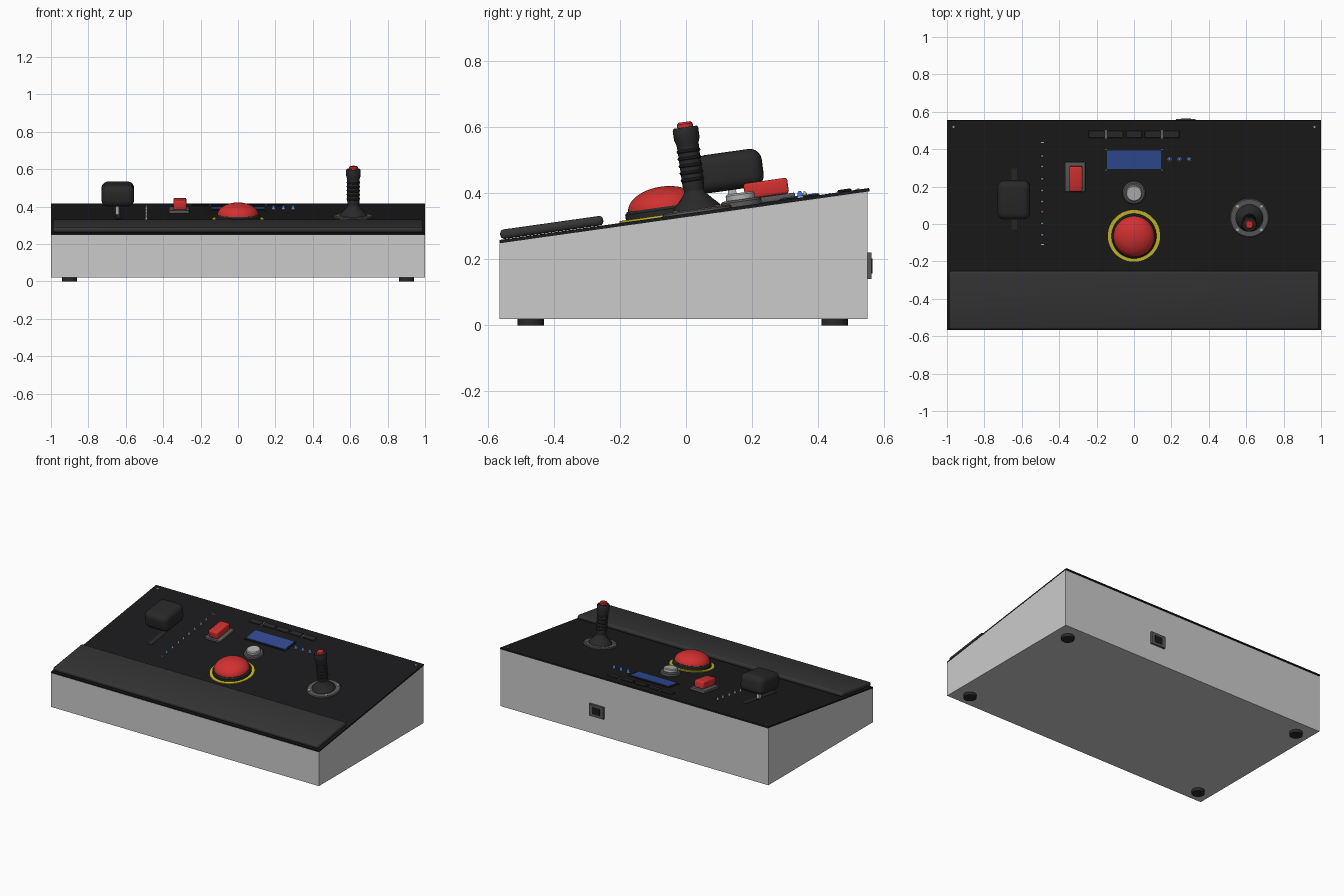
import bpy, bmesh, math
from mathutils import Matrix, Vector

if "Cube" in bpy.data.objects:
    bpy.data.objects.remove(bpy.data.objects["Cube"])

TILT = math.radians(8)
# Panel frame: u = across, v = up the slope, h = height off the panel
PANEL = Matrix.Translation((0, 0, 0.338)) @ Matrix.Rotation(TILT, 4, 'X')
WORLD = Matrix.Identity(4)
mats = {}


def paint(ob, name, rgb):
    if name not in mats:
        mats[name] = bpy.data.materials.new(name)
        mats[name].diffuse_color = (*rgb, 1)
    ob.data.materials.append(mats[name])


COL = {
    'black': (0.011, 0.011, 0.012), 'rubber': (0.022, 0.022, 0.022),
    'rest': (0.035, 0.035, 0.037), 'steel': (0.1, 0.1, 0.1),
    'silver': (0.45, 0.45, 0.45), 'red': (0.65, 0.03, 0.03),
    'yellow': (0.6, 0.5, 0.02), 'screen': (0.03, 0.07, 0.3),
    'blue': (0.05, 0.2, 0.85), 'pale_blue': (0.25, 0.55, 0.8),
}


def finish(name, bm, matrix, color, smooth=False):
    bmesh.ops.recalc_face_normals(bm, faces=bm.faces)
    me = bpy.data.meshes.new(name)
    bm.to_mesh(me)
    bm.free()
    ob = bpy.data.objects.new(name, me)
    bpy.context.collection.objects.link(ob)
    ob.matrix_world = matrix
    if color:
        paint(ob, color, COL[color])
    if smooth:
        bpy.ops.object.select_all(action='DESELECT')
        ob.select_set(True)
        bpy.context.view_layer.objects.active = ob
        bpy.ops.object.shade_smooth_by_angle(angle=math.radians(35))
    return ob


def box(name, lo, hi, color, frame=PANEL, bevel=0, segments=3):
    bm = bmesh.new()
    bmesh.ops.create_cube(bm, size=1)
    lo, hi = Vector(lo), Vector(hi)
    size = hi - lo
    for v in bm.verts:
        v.co = Vector(v.co[i] * size[i] for i in range(3))
    if bevel:
        bmesh.ops.bevel(bm, geom=bm.edges[:], offset=bevel, segments=segments,
                        profile=0.5, affect='EDGES')
    return finish(name, bm, frame @ Matrix.Translation((lo + hi) / 2), color, bevel > 0)


def lathe(name, profile, at, color, frame=PANEL, sides=32, closed=False):
    """Spin a (radius, height) profile about the local vertical axis."""
    bm = bmesh.new()
    rings = []
    for r, h in profile:
        if r == 0:
            rings.append([bm.verts.new((0, 0, h))] * sides)
        else:
            rings.append([bm.verts.new((r * math.cos(2 * math.pi * i / sides),
                                        r * math.sin(2 * math.pi * i / sides), h))
                          for i in range(sides)])
    pairs = list(zip(rings, rings[1:]))
    if closed:
        pairs.append((rings[-1], rings[0]))
    for a, b in pairs:
        for i in range(sides):
            j = (i + 1) % sides
            bm.faces.new(list(dict.fromkeys((a[i], a[j], b[j], b[i]))))
    return finish(name, bm, frame @ Matrix.Translation(at), color, True)


def disc(name, u, v, r, h0, h1, color, frame=PANEL, sides=32):
    return lathe(name, [(0, h0), (r, h0), (r, h1), (0, h1)], (u, v, 0), color, frame, sides)


def dome(name, u, v, r, base, height, color, steps=5, sides=24):
    arc = [(r * math.cos(t), base + height * math.sin(t))
           for t in (math.pi / 2 * i / steps for i in range(steps))]
    return lathe(name, [(0, base)] + arc + [(0, base + height)], (u, v, 0), color, sides=sides)


# Wedge housing
bm = bmesh.new()
side = [(-0.565, 0.02), (0.55, 0.02), (0.55, 0.405), (-0.565, 0.2485)]
face = bm.faces.new([bm.verts.new((-1, y, z)) for y, z in side])
ext = bmesh.ops.extrude_face_region(bm, geom=[face])['geom']
bmesh.ops.translate(bm, vec=(2, 0, 0), verts=[g for g in ext if isinstance(g, bmesh.types.BMVert)])
finish('housing', bm, WORLD, None)

# Top plate and wrist rest
box('top_plate', (-1, -0.571, -0.01), (1, 0.56, 0), 'black')
box('wrist_rest', (-0.99, -0.566, 0.001), (0.99, -0.251, 0.03), 'rest', bevel=0.012)

# Rubber feet
for x in (-0.9, 0.9):
    for y in (-0.47, 0.45):
        disc('foot', x, y, 0.04, 0, 0.021, 'rubber', WORLD)

# Rear socket
box('socket_plate', (0.225, 0.549, 0.14), (0.33, 0.562, 0.22), 'steel', WORLD)
box('socket_core', (0.25, 0.555, 0.157), (0.305, 0.565, 0.203), 'black', WORLD)

# Throttle lever
box('throttle_slot', (-0.655, -0.03, 0), (-0.625, 0.3, 0.002), 'rubber')
box('throttle_stem', (-0.655, 0.135, 0), (-0.635, 0.16, 0.07), 'silver')
box('throttle_handle', (-0.73, 0.044, 0.052), (-0.555, 0.25, 0.168), 'rubber', bevel=0.036, segments=5)

# Level indicator beside the throttle
for i, v in enumerate((-0.06, 0.002, 0.065, 0.12, 0.18, 0.242, 0.31, 0.365)):
    dome('level_lamp', -0.49, v, 0.007, 0, 0.018, 'pale_blue' if i < 2 else 'silver', 4, 12)
for v in (-0.11, 0.44):
    box('level_end_mark', (-0.498, v - 0.002, 0), (-0.482, v + 0.002, 0.002), 'silver')

# Rocker switch
box('switch_bezel', (-0.37, 0.176, 0), (-0.26, 0.335, 0.018), 'steel', bevel=0.004)
box('switch_rocker', (-0.346, 0.184, 0.018), (-0.276, 0.318, 0.066), 'red',
    PANEL @ Matrix.Translation((0, 0, 0)), bevel=0.008)

# Big push button
lathe('button_warning_ring', [(0.118, 0), (0.14, 0), (0.14, 0.006), (0.118, 0.006)],
      (0, -0.063, 0), 'yellow', sides=48, closed=True)
lathe('button_collar', [(0, 0), (0.12, 0), (0.12, 0.022), (0.113, 0.03), (0, 0.03)],
      (0, -0.063, 0), 'rubber', sides=48)
dome('button_dome', 0, -0.063, 0.11, 0.028, 0.064, 'red', 10, 48)

# Small metal button
lathe('metal_button_bezel', [(0, 0), (0.062, 0), (0.062, 0.014), (0.055, 0.02), (0, 0.02)],
      (0, 0.17, 0), 'steel')
lathe('metal_button_cap', [(0, 0.019), (0.044, 0.019), (0.044, 0.035), (0.039, 0.04), (0, 0.04)],
      (0, 0.17, 0), 'silver')

# Display
box('display_frame', (-0.155, 0.288, 0), (0.155, 0.408, 0.004), 'black')
box('display_screen', (-0.145, 0.298, 0), (0.145, 0.398, 0.007), 'screen')
for u in (-0.15, 0.15):
    for v in (0.293, 0.403):
        disc('display_screw', u, v, 0.003, 0, 0.007, 'silver', sides=8)

# Status lamps
for u in (0.19, 0.243, 0.295):
    disc('status_lamp_base', u, 0.35, 0.011, 0, 0.004, 'silver', sides=16)
    dome('status_lamp', u, 0.35, 0.009, 0.003, 0.018, 'blue', 5, 16)

# Key row with dividers
for i in range(5):
    u = -0.2 + 0.1 * i
    box('key', (u - 0.043, 0.465, 0), (u + 0.043, 0.505, 0.007), 'rubber', bevel=0.002, segments=1)
for u in (-0.15, 0.15):
    box('key_divider', (u - 0.002, 0.463, 0), (u + 0.002, 0.507, 0.004), 'silver')

# Plate screws
for u in (-0.965, 0.965):
    disc('plate_screw', u, 0.525, 0.006, 0, 0.003, 'silver', sides=12)

# Joystick
J = (0.617, 0.034, 0)
lathe('joystick_flange', [(0, 0), (0.105, 0), (0.105, 0.006), (0.1, 0.01), (0, 0.01)], J, 'steel', sides=40)
for i in range(4):
    a = math.radians(45 + 90 * i)
    disc('flange_screw', J[0] + 0.09 * math.cos(a), J[1] + 0.09 * math.sin(a),
         0.008, 0.005, 0.013, 'silver', sides=12)
lathe('joystick_boot', [(0, 0.008), (0.074, 0.008), (0.07, 0.018), (0.05, 0.038),
                        (0.034, 0.056), (0.03, 0.066), (0, 0.066)], J, 'rubber')
grip = [(0, 0.06), (0.029, 0.06), (0.033, 0.085)]
for k in range(5):  # finger ribs
    h = 0.095 + 0.022 * k
    grip += [(0.033, h), (0.036, h + 0.003), (0.036, h + 0.007), (0.033, h + 0.01)]
grip += [(0.034, 0.21), (0.039, 0.225), (0.039, 0.254), (0.036, 0.26), (0, 0.26)]
lathe('joystick_grip', grip, J, 'rubber')
lathe('joystick_trigger', [(0, 0.258), (0.024, 0.258), (0.024, 0.27), (0.018, 0.276), (0, 0.276)],
      J, 'red', sides=24)

for m in bpy.data.materials:
    if m.users and not m.is_grease_pencil:
        m.use_nodes = True
        m.node_tree.nodes["Principled BSDF"].inputs["Base Color"].default_value = m.diffuse_color
